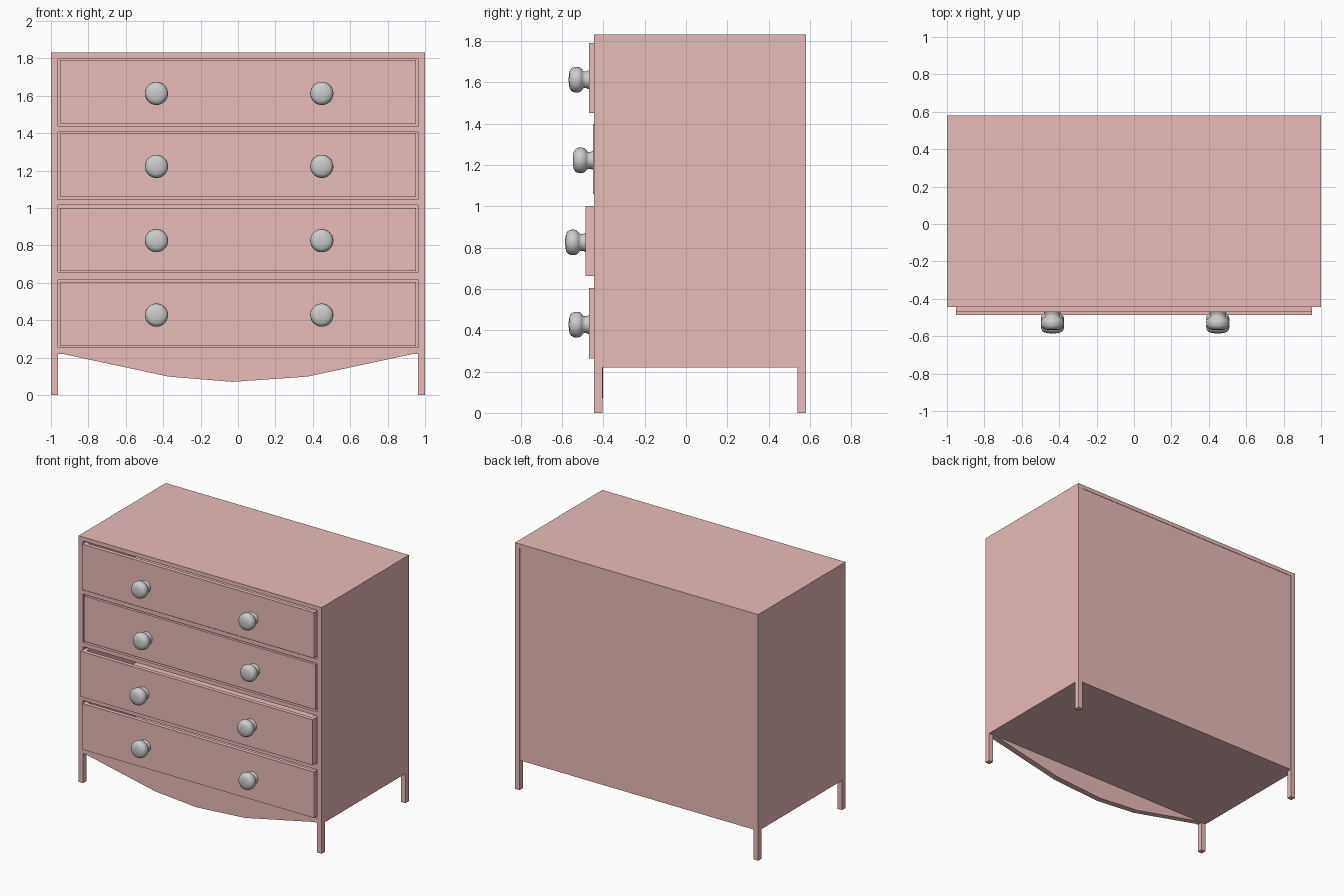
import bpy, bmesh, math
from mathutils import Vector

if "Cube" in bpy.data.objects:
    bpy.data.objects.remove(bpy.data.objects["Cube"])

wood = bpy.data.materials.new("pink_paint")
wood.diffuse_color = (0.8, 0.5, 0.485, 1)
wood.use_nodes = True
wood.node_tree.nodes["Principled BSDF"].inputs["Base Color"].default_value = wood.diffuse_color


def finish(name, bm, mat=None):
    bmesh.ops.recalc_face_normals(bm, faces=bm.faces)
    me = bpy.data.meshes.new(name)
    bm.to_mesh(me)
    bm.free()
    ob = bpy.data.objects.new(name, me)
    bpy.context.collection.objects.link(ob)
    if mat:
        me.materials.append(mat)
    return ob


def add_box(bm, lo, hi):
    lo, hi = Vector(lo), Vector(hi)
    verts = bmesh.ops.create_cube(bm, size=1)["verts"]
    bmesh.ops.scale(bm, vec=hi - lo, verts=verts)
    bmesh.ops.translate(bm, vec=(lo + hi) / 2, verts=verts)


def boxes(name, parts):
    bm = bmesh.new()
    for lo, hi in parts:
        add_box(bm, lo, hi)
    return finish(name, bm, wood)


def prism(name, points, offset):
    bm = bmesh.new()
    face = bm.faces.new([bm.verts.new(p) for p in points])
    ext = bmesh.ops.extrude_face_region(bm, geom=[face], use_keep_orig=True)["geom"]
    bmesh.ops.translate(bm, vec=offset, verts=[v for v in ext if isinstance(v, bmesh.types.BMVert)])
    return finish(name, bm, wood)


W, FRONT, BACK, TOP, INNER, LEG = 1.0, -0.445, 0.58, 1.83, 0.963, 0.04

# Side panels with the legs cut out of the lower edge
side = [(FRONT, 0), (FRONT + LEG, 0), (FRONT + LEG, 0.22), (BACK - LEG, 0.22),
        (BACK - LEG, 0), (BACK, 0), (BACK, TOP), (FRONT, TOP)]
for label, s in (("left", -1), ("right", 1)):
    prism(label + "_side", [(s * INNER, y, z) for y, z in side], (s * (W - INNER), 0, 0))

# Top, bottom, shelves between drawers, and back
for name, z0, z1 in (("bottom_panel", 0.22, 0.255), ("lower_divider", 0.615, 0.655),
                     ("middle_divider", 1.015, 1.045), ("upper_divider", 1.405, 1.435),
                     ("top_panel", 1.80, TOP)):
    y1 = BACK if name == "top_panel" else BACK - 0.025
    boxes(name, [((-INNER, FRONT, z0), (INNER, y1, z1))])
boxes("back_panel", [((-INNER, BACK - 0.025, 0.22), (INNER, BACK - 0.003, 1.80))])

# Curved front apron
apron = [(-INNER, 0.225), (-0.37, 0.098), (-0.03, 0.07), (0.37, 0.098), (INNER, 0.225)]
prism("apron", [(x, FRONT, z) for x, z in apron], (0, LEG + 0.004, 0))

# Knob profile: radius, distance out from the drawer front
KNOB = [(0.046, 0), (0.041, 0.012), (0.041, 0.026), (0.05, 0.033), (0.059, 0.042),
        (0.062, 0.055), (0.061, 0.072), (0.055, 0.085), (0.042, 0.093), (0.022, 0.097), (0, 0.098)]


def knob(name, x, y, z):
    bm = bmesh.new()
    vs = [bm.verts.new((r, -d, 0)) for r, d in KNOB]
    es = [bm.edges.new(p) for p in zip(vs, vs[1:])]
    bmesh.ops.spin(bm, geom=vs + es, cent=(0, 0, 0), axis=(0, 1, 0),
                   angle=2 * math.pi, steps=32)
    bmesh.ops.remove_doubles(bm, verts=bm.verts, dist=1e-4)
    ob = finish(name, bm)
    ob.location = (x, y, z)
    for p in ob.data.polygons:
        p.use_smooth = True


# Open-topped drawers, each pulled out by its own amount, with two knobs
D = 0.953
for label, z0, z1, y, kz in (("top", 1.45, 1.79, -0.47, 1.612),
                             ("upper", 1.06, 1.397, -0.45, 1.222),
                             ("lower", 0.662, 1.0, -0.487, 0.825),
                             ("bottom", 0.263, 0.605, -0.47, 0.427)):
    t, e = 0.03, y + 0.98
    boxes(label + "_drawer", [
        ((-D, y, z0), (D, y + t, z1)),
        ((-D, e - t, z0), (D, e, z1)),
        ((-D, y + t, z0), (-D + t, e - t, z1)),
        ((D - t, y + t, z0), (D, e - t, z1)),
        ((-D + t, y + t, z0), (D - t, e - t, z0 + t))])
    knob(label + "_left_knob", -0.436, y, kz)
    knob(label + "_right_knob", 0.448, y, kz)
